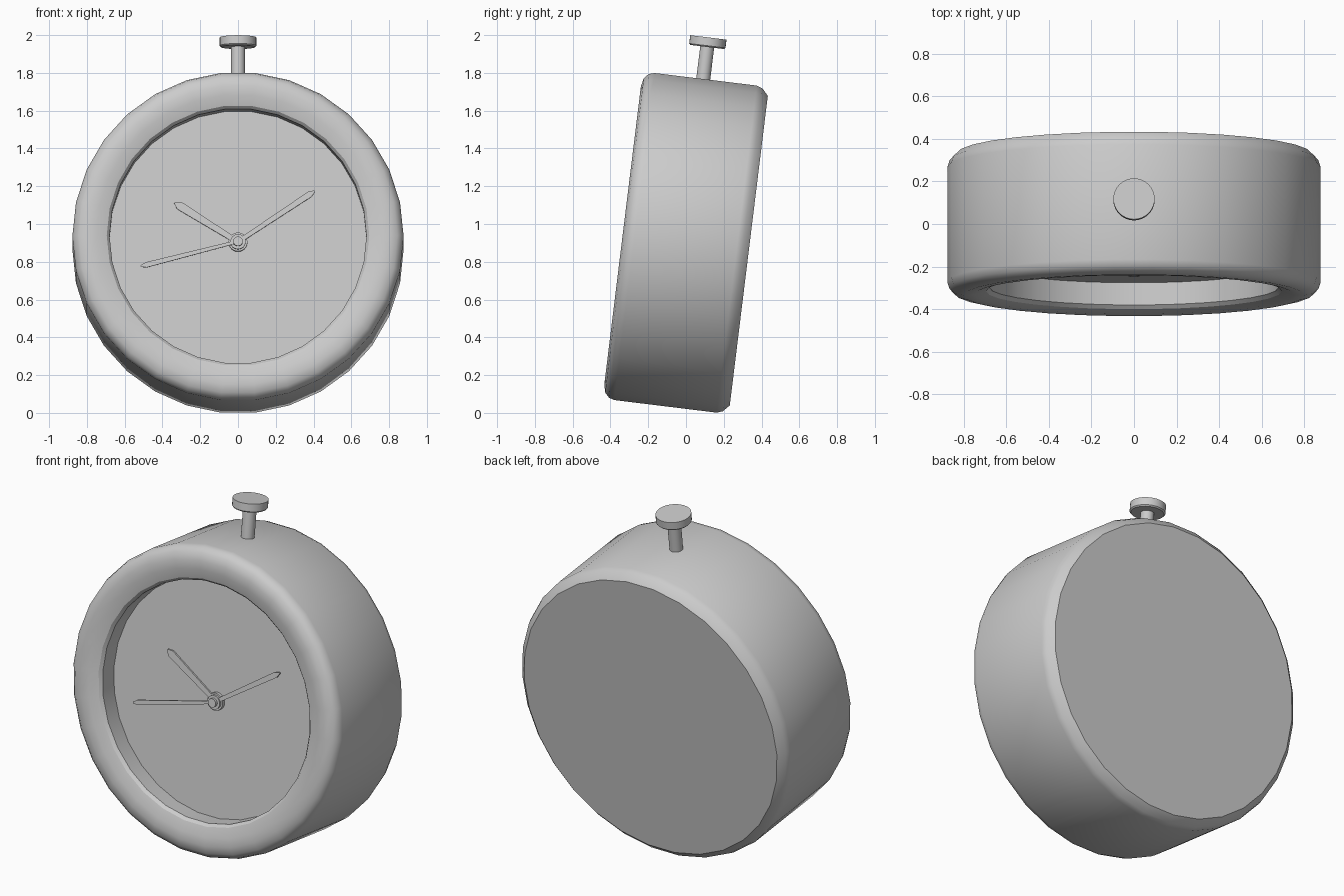
import bpy, bmesh, math
from mathutils import Matrix, Vector

if "Cube" in bpy.data.objects:
    bpy.data.objects.remove(bpy.data.objects["Cube"])

# Everything is built upright (face towards -y, centre at origin), then leaned back
LEAN = Matrix.Translation((0, 0, 0.90)) @ Matrix.Rotation(math.radians(-7), 4, 'X')
DIAL_Y = -0.195
HUB = Vector((0, 0, -0.021))


def finish(name, bm, angle=31):
    bmesh.ops.recalc_face_normals(bm, faces=bm.faces)
    me = bpy.data.meshes.new(name)
    bm.to_mesh(me)
    bm.free()
    ob = bpy.data.objects.new(name, me)
    bpy.context.collection.objects.link(ob)
    ob.matrix_world = LEAN
    bpy.ops.object.select_all(action='DESELECT')
    ob.select_set(True)
    bpy.context.view_layer.objects.active = ob
    bpy.ops.object.shade_smooth_by_angle(angle=math.radians(angle))
    return ob


def lathe(name, profile, n, axis='Y', offset=(0, 0, 0)):
    """Revolve (radius, height) points about the axis and cap both ends."""
    bm = bmesh.new()
    o = Vector(offset)
    rings = []
    for r, h in profile:
        ring = []
        for i in range(n):
            a = 2 * math.pi * i / n
            c, s = r * math.cos(a), r * math.sin(a)
            ring.append(bm.verts.new(o + Vector((c, h, s) if axis == 'Y' else (c, s, h))))
        rings.append(ring)
    for a, b in zip(rings, rings[1:]):
        for i in range(n):
            j = (i + 1) % n
            bm.faces.new((a[i], a[j], b[j], b[i]))
    bm.faces.new(rings[0])
    bm.faces.new(rings[-1])
    return finish(name, bm)


def hand(name, tip_x, tip_z, w_in, w_out, y, thick=0.01):
    """Pointed flat hand, widening from the hub towards the tip."""
    d = Vector((tip_x, 0, tip_z))
    length = d.length
    d.normalize()
    side = Vector((-d.z, 0, d.x))
    outline = [(0, -w_in), (length - 0.03, -w_out), (length, -w_out * 0.25),
               (length, w_out * 0.25), (length - 0.03, w_out), (0, w_in)]
    bm = bmesh.new()
    f = bm.faces.new([bm.verts.new(HUB + d * l + side * w + Vector((0, y, 0)))
                      for l, w in outline])
    ext = bmesh.ops.extrude_face_region(bm, geom=[f])
    vs = [g for g in ext['geom'] if isinstance(g, bmesh.types.BMVert)]
    bmesh.ops.translate(bm, verts=vs, vec=(0, -thick, 0))
    return finish(name, bm)


# Case: recessed dial, chamfered lip, rounded bezel, drum, flat back
lathe("case", [(0.68, DIAL_Y), (0.68, -0.30), (0.695, -0.318), (0.75, -0.335),
               (0.80, -0.338), (0.843, -0.328), (0.868, -0.305), (0.877, -0.275),
               (0.877, 0.27), (0.866, 0.302), (0.83, 0.335)], 30)

# Top button: stem and cap
lathe("button_stem", [(0.037, 0.84), (0.037, 1.06)], 24, 'Z', (0, -0.015, 0))
lathe("button_cap", [(0.09, 1.043), (0.097, 1.05), (0.097, 1.094)], 32, 'Z', (0, -0.015, 0))

# Hands
hand("hour_hand", -0.335, 0.21, 0.013, 0.022, DIAL_Y - 0.006)
hand("minute_hand", 0.405, 0.27, 0.011, 0.016, DIAL_Y - 0.018)
hand("second_hand", -0.515, -0.132, 0.008, 0.014, DIAL_Y - 0.030)

# Stepped hub
lathe("hand_hub", [(0.05, DIAL_Y + 0.005), (0.05, DIAL_Y - 0.02), (0.04, DIAL_Y - 0.02),
                   (0.04, DIAL_Y - 0.034), (0.025, DIAL_Y - 0.034),
                   (0.025, DIAL_Y - 0.05)], 24, 'Y', HUB)
